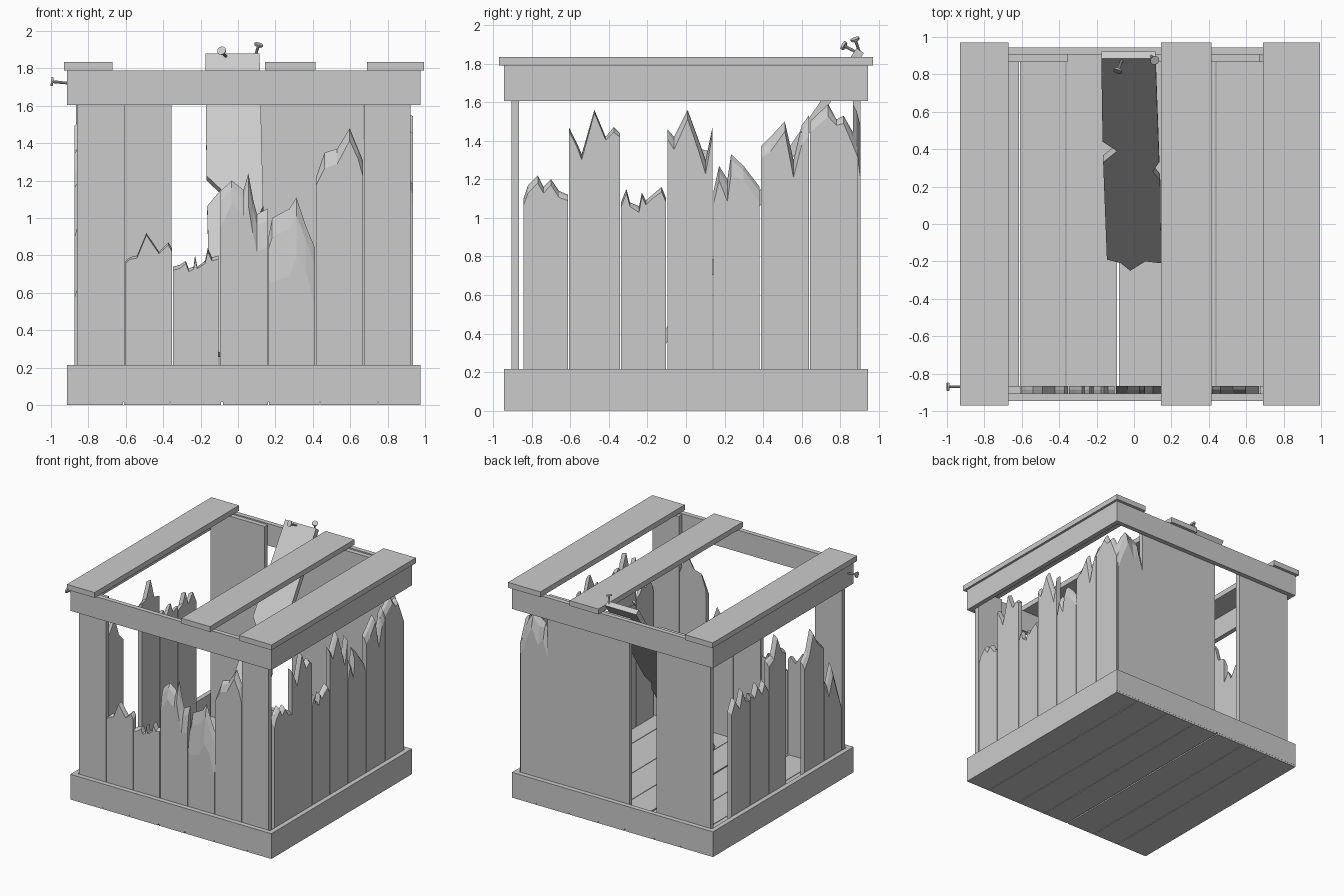
import bpy, bmesh, random
from mathutils import Vector

if "Cube" in bpy.data.objects:
    bpy.data.objects.remove(bpy.data.objects["Cube"])

random.seed(4)


def finish(name, bm):
    bmesh.ops.recalc_face_normals(bm, faces=bm.faces)
    me = bpy.data.meshes.new(name)
    bm.to_mesh(me)
    bm.free()
    ob = bpy.data.objects.new(name, me)
    bpy.context.collection.objects.link(ob)
    return ob


def box(name, x0, x1, y0, y1, z0, z1):
    bm = bmesh.new()
    bmesh.ops.create_cube(bm, size=1)
    for v in bm.verts:
        v.co = ((x0 + x1) / 2 + v.co.x * (x1 - x0),
                (y0 + y1) / 2 + v.co.y * (y1 - y0),
                (z0 + z1) / 2 + v.co.z * (z1 - z0))
    return finish(name, bm)


def board(name, axis, outer, inner, pts, chip=0.03, base=0.03):
    """Upright board; pts = (position, height) of the broken top edge.
    The outer face is chipped lower than the inner face."""
    bm = bmesh.new()
    cols = []
    for i, (s, z) in enumerate(pts):
        drop = chip * random.uniform(0.5, 1.1) if chip else 0
        mid = (outer + inner) / 2
        ring = [(outer, base), (outer, z - drop), (mid, z - drop * 0.3),
                (inner, z), (inner, base)]
        cols.append([bm.verts.new((s, d, h) if axis == 'X' else (d, s, h)) for d, h in ring])
    for a, b in zip(cols, cols[1:]):
        for k in range(5):
            j = (k + 1) % 5
            bm.faces.new((a[k], a[j], b[j], b[k]))
    bm.faces.new(cols[0])
    bm.faces.new(cols[-1])
    return finish(name, bm)


def wall(name, axis, outer, inner, edges, tops):
    """Row of boards; tops[i] = None (missing) or (chip, [(fraction, height)...])."""
    for i, top in enumerate(tops):
        if top is None:
            continue
        a, b = edges[i] + 0.003, edges[i + 1] - 0.003
        chip, prof = top
        board(f"{name}_{i + 1}", axis, outer, inner,
              [(a + (b - a) * f, z) for f, z in prof], chip)


def nail(name, head, tip):
    head, tip = Vector(head), Vector(tip)
    d = tip - head
    bm = bmesh.new()
    rot = d.to_track_quat('Z', 'Y').to_matrix().to_4x4()
    rot.translation = head
    for r, z0, z1 in ((0.025, 0, 0.012), (0.008, 0.01, d.length)):
        res = bmesh.ops.create_cone(bm, cap_ends=True, segments=10, radius1=r,
                                    radius2=r * 0.85, depth=z1 - z0)
        bmesh.ops.translate(bm, verts=res['verts'], vec=(0, 0, (z0 + z1) / 2))
        bmesh.ops.transform(bm, verts=res['verts'], matrix=rot)
    return finish(name, bm)


X0, X1, Y = -0.915, 0.975, 0.945
T = 0.04

# Floor boards
fe = [X0, -0.61, -0.36, -0.08, 0.165, 0.44, 0.75, X1]
for i, (a, b) in enumerate(zip(fe, fe[1:])):
    box(f"floor_board_{i + 1}", a, b - (0.012 if i == 2 else 0.005 if i < 6 else 0),
        -Y + 0.001, Y - 0.001, 0, 0.03)

# Lower and upper frames
for label, z0, z1 in (("lower", 0.015, 0.215), ("upper", 1.605, 1.79)):
    box(f"{label}_rail_front", X0, X1, -Y, -Y + T, z0, z1)
    box(f"{label}_rail_back", X0, X1, Y - T, Y, z0, z1)
    box(f"{label}_rail_left", X0, X0 + T, -Y + T, Y - T, z0, z1)
    box(f"{label}_rail_right", X1 - T, X1, -Y + T, Y - T, z0, z1)

# Lid slats
for i, (a, b) in enumerate(((-0.93, -0.67), (0.145, 0.415), (0.69, 0.995))):
    box(f"lid_slat_{i + 1}", a, b, -0.97, 0.97, 1.79, 1.835)

full = (0, [(0, 1.78), (1, 1.78)])

# Front wall
front_edges = [-0.865, -0.605, -0.35, -0.10, 0.16, 0.415, 0.67, 0.925]
wall("front_board", 'X', -0.905, -0.865, front_edges, [
    full,
    (0.02, [(0, .77), (.1, .79), (.25, .8), (.45, .92), (.72, .82), (.92, .87), (1, .84)]),
    (0.02, [(0, .74), (.15, .75), (.28, .77), (.34, .73), (.45, .74), (.48, .8), (.53, .74),
            (.7, .77), (.76, .84), (.85, .79), (1, .8)]),
    (0.2, [(0, 1.14), (.25, 1.2), (.5, 1.15), (.6, 1.24), (.7, 1.1), (.78, 1.02), (1, 1.05)]),
    (0.4, [(0, .9), (.08, 1.0), (.45, 1.05), (.6, 1.11), (.8, .96), (1, .84)]),
    (0.08, [(0, 1.22), (.18, 1.35), (.45, 1.37), (.72, 1.48), (.9, 1.37), (1, 1.31)]),
    full])

# Right wall
side_edges = [-0.845, -0.61, -0.34, -0.10, 0.14, 0.385, 0.64, 0.895]
wall("right_board", 'Y', 0.935, 0.895, side_edges, [
    (0.04, [(0, 1.1), (.1, 1.17), (.32, 1.22), (.45, 1.16), (.62, 1.2), (.8, 1.14), (1, 1.12)]),
    (0.03, [(0, 1.47), (.17, 1.38), (.25, 1.33), (.5, 1.56), (.72, 1.42), (.88, 1.47), (1, 1.44)]),
    (0.03, [(0, 1.08), (.12, 1.15), (.2, 1.08), (.4, 1.06), (.46, 1.13), (.55, 1.09),
            (.7, 1.12), (.9, 1.16), (1, 1.1)]),
    (0.07, [(0, 1.46), (.15, 1.42), (.45, 1.56), (.7, 1.4), (.85, 1.3), (1, 1.47)]),
    (0.12, [(0, 1.14), (.12, 1.27), (.3, 1.2), (.38, 1.33), (.65, 1.27), (1, 1.16)]),
    (0.1, [(0, 1.37), (.2, 1.42), (.5, 1.5), (.68, 1.3), (.85, 1.48), (1, 1.53)]),
    (0.06, [(0, 1.5), (.38, 1.59), (.55, 1.51), (.7, 1.53), (.88, 1.45), (1, 1.37)])])

# Left wall, two boards missing
wall("left_board", 'Y', -0.875, -0.835, side_edges, [
    (0.12, [(0, .66), (.3, .88), (.5, 1.0), (.75, .85), (1, .92)]),
    (0.06, [(0, 1.2), (.3, 1.28), (.55, 1.38), (.75, 1.22), (1, 1.15)]),
    None,
    (0.05, [(0, 1.36), (.25, 1.38), (.5, 1.52), (.7, 1.36), (1, 1.34)]),
    (0.04, [(0, 1.12), (.2, 1.2), (.35, 1.12), (.6, 1.22), (.75, 1.13), (1, 1.16)]),
    (0.04, [(0, 1.12), (.25, 1.15), (.4, 1.24), (.55, 1.12), (.8, 1.2), (1, 1.1)]),
    None])

# Back wall with one open bay and a split corner board
for n, a, b in (("back_panel_left", -0.865, -0.355), ("back_panel_right", -0.10, 0.67)):
    board(n, 'X', 0.905, 0.865, [(a, 1.78), (b, 1.78)], 0)
board("back_corner_board", 'X', 0.905, 0.865,
      [(.67, 1.42), (.71, 1.53), (.76, 1.56), (.82, 1.59), (.87, 1.52), (.925, 1.4)], 0.2)

# Loose plank leaning inside: outline seen from above, sloped in z
outline = [(-.175, .885), (.115, .885), (.135, .33), (.1, .28), (.14, .23), (.145, -.21),
           (.06, -.2), (-.02, -.25), (-.07, -.21), (-.145, -.19), (-.165, .33),
           (-.09, .39), (-.168, .44)]
bm = bmesh.new()
slope = 1.47
face = bm.faces.new([bm.verts.new((x, y, 1.88 + (y - .885) * slope)) for x, y in outline])
ext = bmesh.ops.extrude_face_region(bm, geom=[face], use_keep_orig=True)
back = [g for g in ext['geom'] if isinstance(g, bmesh.types.BMVert)]
bmesh.ops.translate(bm, verts=back, vec=Vector((0, slope, -1)).normalized() * 0.045)
finish("loose_plank", bm)

# Bent-out nails
nail("plank_nail_left", (-.088, .815, 1.895), (-.055, .9, 1.85))
nail("plank_nail_right", (.112, .875, 1.93), (.09, .9, 1.86))
nail("side_nail", (-1.0, -.87, 1.73), (-.9, -.87, 1.72))
